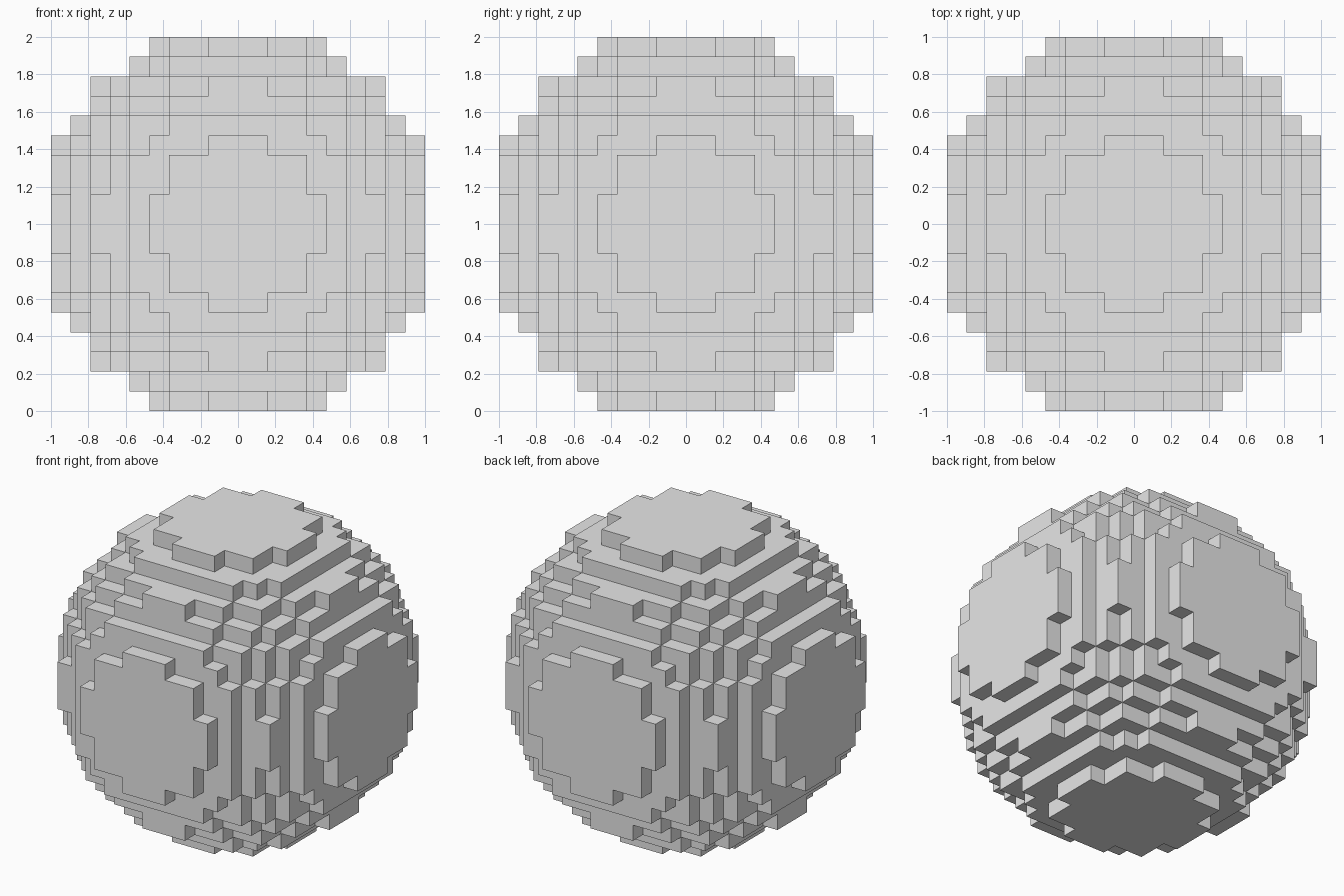
import bpy
import bmesh
from itertools import product
from mathutils import Vector

# Remove the default cube
cube = bpy.data.objects.get("Cube")
if cube:
    bpy.data.objects.remove(cube, do_unlink=True)

RADIUS = 9                     # blocks from the centre block to the outer one
BLOCK = 2 / (2 * RADIUS + 1)   # edge length of one block
LIMIT = RADIUS ** 2 + 18.5     # squared reach of the ball, in blocks


def filled(cell):
    return sum(c * c for c in cell) < LIMIT


# Plain grey material
grey = bpy.data.materials.new("light grey")
grey.use_nodes = True
colour = (0.8, 0.8, 0.8, 1)
grey.diffuse_color = colour
grey.node_tree.nodes["Principled BSDF"].inputs["Base Color"].default_value = colour

# Blocky ball: one square for every exposed side of a filled block
bm = bmesh.new()
corners = {}


def corner(point):
    """Shared corner vertex, keyed in half-block steps."""
    if point not in corners:
        co = Vector(point) * BLOCK / 2 + Vector((0, 0, 1))
        corners[point] = bm.verts.new(co)
    return corners[point]


span = range(-RADIUS, RADIUS + 1)
for cell in filter(filled, product(span, repeat=3)):
    for axis, side in product(range(3), (-1, 1)):
        neighbour = list(cell)
        neighbour[axis] += side
        if filled(neighbour):
            continue
        loop = []
        for u, v in ((-1, -1), (1, -1), (1, 1), (-1, 1)):
            point = [2 * c for c in cell]
            point[axis] += side
            point[(axis + 1) % 3] += u
            point[(axis + 2) % 3] += v
            loop.append(corner(tuple(point)))
        bm.faces.new(loop if side > 0 else loop[::-1])

mesh = bpy.data.meshes.new("block_ball")
bm.to_mesh(mesh)
bm.free()
mesh.materials.append(grey)
ball = bpy.data.objects.new("block_ball", mesh)
bpy.context.collection.objects.link(ball)
